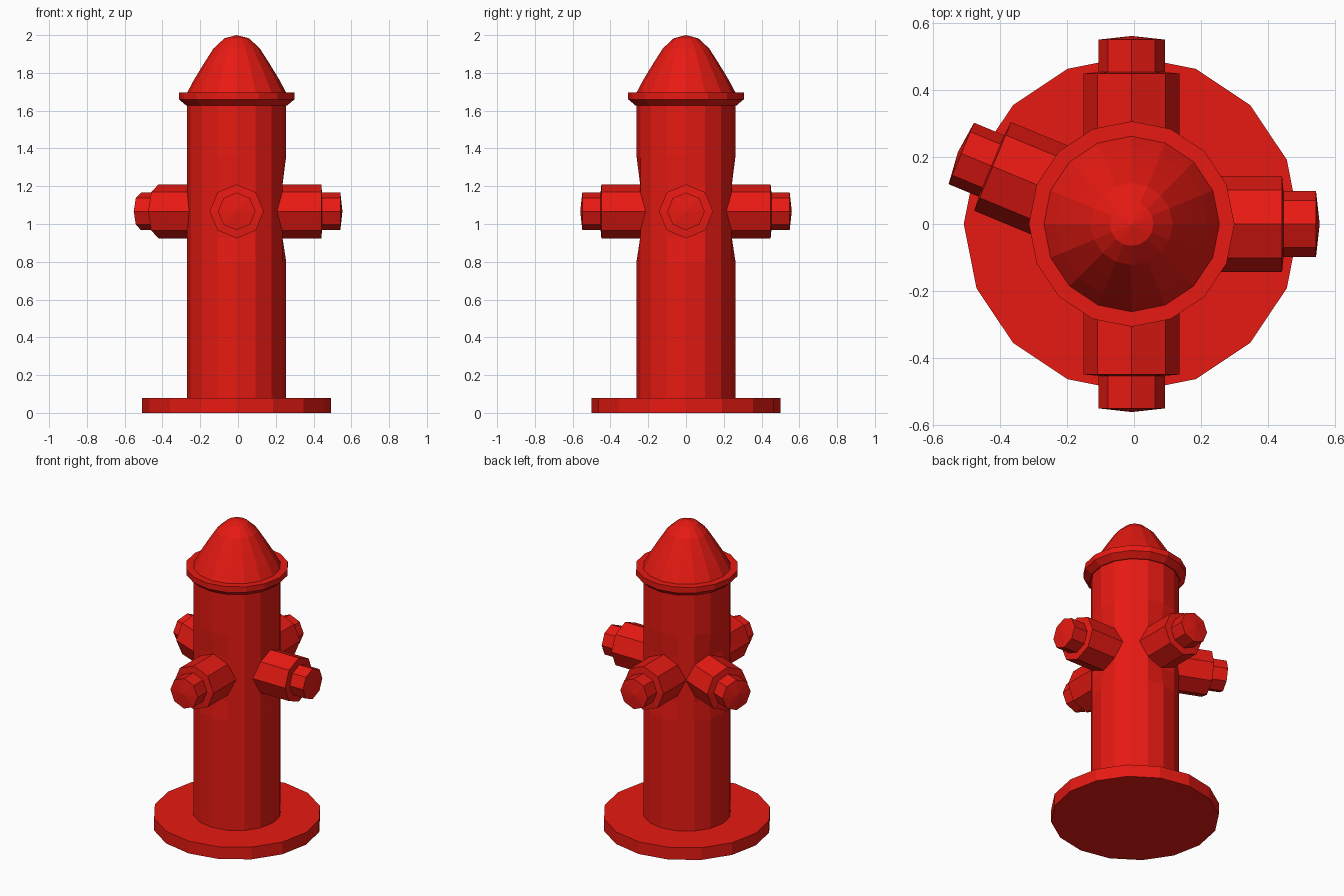
import bpy, bmesh, math
from mathutils import Matrix, Vector

if "Cube" in bpy.data.objects:
    bpy.data.objects.remove(bpy.data.objects["Cube"])

CX = -0.007          # axis of the hydrant
NOZZLE_Z = 1.067
NOZZLE_ANGLES = {"right": 0, "back": 90, "left": 157.5, "front": 270}

red = bpy.data.materials.new("red_paint")
red.diffuse_color = (0.8, 0.01, 0.006, 1)
red.use_nodes = True
red.node_tree.nodes["Principled BSDF"].inputs["Base Color"].default_value = red.diffuse_color


def lathe(name, profile, sides, matrix):
    """Revolve (radius, height) points around local z; radius 0 makes a tip."""
    bm = bmesh.new()
    rings = []
    for r, z in profile:
        n = sides if r > 0 else 1
        rings.append([bm.verts.new((r * math.cos(2 * math.pi * i / sides),
                                    r * math.sin(2 * math.pi * i / sides), z))
                      for i in range(n)])
    for a, b in zip(rings, rings[1:]):
        for i in range(sides):
            j = (i + 1) % sides
            if len(b) == 1:
                bm.faces.new((a[i], a[j], b[0]))
            else:
                bm.faces.new((a[i], a[j], b[j], b[i]))
    for ring in (rings[0], rings[-1]):
        if len(ring) > 1:
            bm.faces.new(ring)
    bmesh.ops.recalc_face_normals(bm, faces=bm.faces)
    mesh = bpy.data.meshes.new(name)
    bm.to_mesh(mesh)
    bm.free()
    mesh.transform(matrix)
    mesh.materials.append(red)
    ob = bpy.data.objects.new(name, mesh)
    bpy.context.collection.objects.link(ob)
    return ob


axis = Matrix.Translation((CX, 0, 0))

# Ground flange
lathe("base_plate", [(0.5, 0), (0.5, 0.08)], 16, axis)

# Barrel, flattened slightly where the nozzles join
barrel = lathe("barrel", [(0.262, 0.07), (0.262, 0.8), (0.262, 0.925), (0.262, 1.21),
                          (0.262, 1.36), (0.262, 1.64)], 16, axis)
for v in barrel.data.vertices:
    if 0.9 < v.co.z < 1.25:
        d = Vector((v.co.x - CX, v.co.y))
        for a in NOZZLE_ANGLES.values():
            n = Vector((math.cos(math.radians(a)), math.sin(math.radians(a))))
            if d.normalized().dot(n) > 0.99:
                v.co.x, v.co.y = CX + n.x * 0.243, n.y * 0.243

# Bonnet: bevelled rim and dome
lathe("bonnet_rim", [(0.268, 1.628), (0.306, 1.66), (0.306, 1.697)], 16, axis)
lathe("bonnet_dome", [(0.265, 1.69), (0.225, 1.765), (0.172, 1.852), (0.122, 1.93),
                      (0.065, 1.983), (0, 2.0)], 16, axis)

# Octagonal nozzles with smaller cap nuts
for side, angle in NOZZLE_ANGLES.items():
    m = (Matrix.Translation((CX, 0, NOZZLE_Z))
         @ Matrix.Rotation(math.radians(angle), 4, 'Z')
         @ Matrix.Rotation(math.radians(90), 4, 'Y'))
    lathe(side + "_nozzle", [(0.143, 0.2), (0.143, 0.448), (0.099, 0.452),
                             (0.099, 0.549), (0, 0.56)], 8, m)
